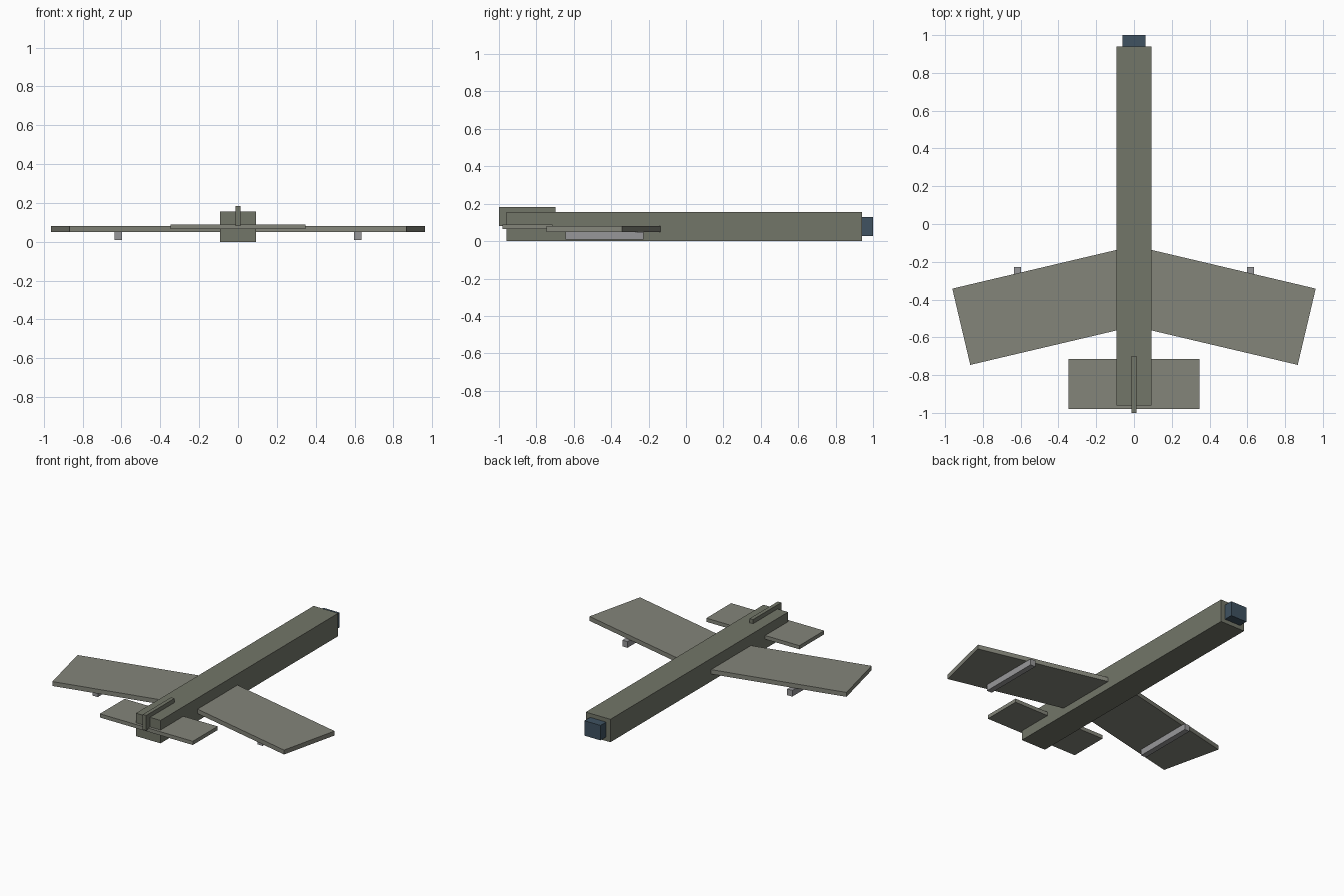
import bpy, bmesh
from math import atan2
from mathutils import Matrix, Vector

if "Cube" in bpy.data.objects:
    bpy.data.objects.remove(bpy.data.objects["Cube"])


def material(name, rgb):
    m = bpy.data.materials.new(name)
    m.diffuse_color = (*rgb, 1)
    m.use_nodes = True
    m.node_tree.nodes["Principled BSDF"].inputs["Base Color"].default_value = m.diffuse_color
    return m


BODY = material("body_green", (0.17, 0.18, 0.14))
WING = material("wing_green", (0.23, 0.235, 0.195))
DARK = material("nose_blue", (0.05, 0.085, 0.12))
GREY = material("rail_grey", (0.31, 0.31, 0.32))


def box(name, lo, hi, mat, matrix=Matrix()):
    """Box between two corners, optionally moved by a matrix."""
    lo, hi = Vector(lo), Vector(hi)
    bm = bmesh.new()
    bmesh.ops.create_cube(bm, size=1)
    for v in bm.verts:
        v.co = matrix @ ((lo + hi) / 2 + v.co * (hi - lo))
    me = bpy.data.meshes.new(name)
    bm.to_mesh(me)
    bm.free()
    me.materials.append(mat)
    ob = bpy.data.objects.new(name, me)
    bpy.context.collection.objects.link(ob)
    return ob


# Fuselage and nose
box("fuselage", (-0.092, -0.96, 0), (0.092, 0.94, 0.155), BODY)
box("nose", (-0.06, 0.93, 0.027), (0.06, 1.0, 0.128), DARK)

# Tail surfaces
box("tailplane", (-0.348, -0.98, 0.065), (0.348, -0.715, 0.09), WING)
box("tail_fin", (-0.013, -1.0, 0.08), (0.013, -0.698, 0.183), BODY)

# Swept wings (boxes turned about the leading tip) and rails under them
sweep = atan2(0.205, 0.87)
for side, s in (("right", 1), ("left", -1)):
    turn = Matrix.Translation((s * 0.962, -0.342, 0)) @ Matrix.Rotation(-s * sweep, 4, 'Z')
    inner, outer = sorted((-s * 0.92, 0))
    box(side + "_wing", (inner, -0.415, 0.05), (outer, 0, 0.08), WING, turn)
    x = s * 0.617
    box(side + "_wing_rail", (x - 0.019, -0.645, 0.008), (x + 0.019, -0.228, 0.05), GREY)
